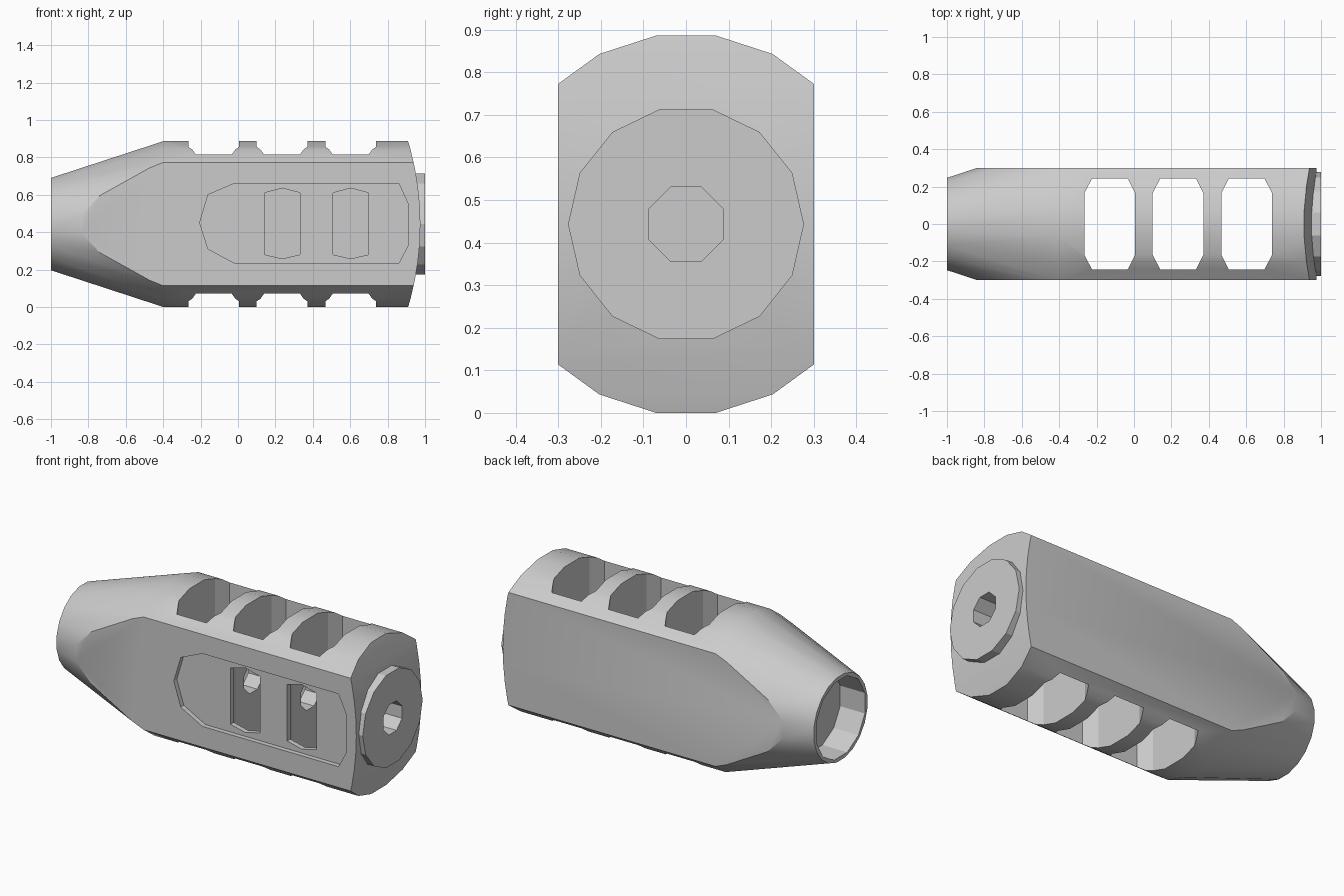
import bpy, bmesh, math
from mathutils import Vector

if "Cube" in bpy.data.objects:
    bpy.data.objects.remove(bpy.data.objects["Cube"])

ZC = 0.443          # height of the long axis


def finish(name, bm):
    bmesh.ops.recalc_face_normals(bm, faces=bm.faces)
    me = bpy.data.meshes.new(name)
    bm.to_mesh(me)
    bm.free()
    ob = bpy.data.objects.new(name, me)
    bpy.context.collection.objects.link(ob)
    return ob


def turned(name, profile, sides):
    """Solid of revolution about the x axis from (x, radius) points."""
    bm = bmesh.new()
    rings = []
    for x, r in profile:
        rings.append([bm.verts.new((x, r * math.sin(a), ZC + r * math.cos(a)))
                      for a in (2 * math.pi * (i + 0.5) / sides for i in range(sides))])
    for a, b in zip(rings, rings[1:]):
        for i in range(sides):
            j = (i + 1) % sides
            bm.faces.new((a[i], a[j], b[j], b[i]))
    bm.faces.new(rings[0])
    bm.faces.new(rings[-1])
    return finish(name, bm)


def prism(name, points, axis, lo, hi):
    """Extrude an outline along z (x, y points) or y (x, z points)."""
    bm = bmesh.new()
    place = (lambda u, v: (u, v, lo)) if axis == 'z' else (lambda u, v: (u, lo, v))
    face = bm.faces.new([bm.verts.new(place(u, v)) for u, v in points])
    new = bmesh.ops.extrude_face_region(bm, geom=[face])['geom']
    step = Vector((0, 0, hi - lo)) if axis == 'z' else Vector((0, hi - lo, 0))
    bmesh.ops.translate(bm, vec=step, verts=[g for g in new if isinstance(g, bmesh.types.BMVert)])
    return finish(name, bm)


def boolean(target, cutter, operation='DIFFERENCE'):
    cutter.hide_render = True
    mod = target.modifiers.new('cut', 'BOOLEAN')
    mod.operation, mod.solver, mod.object = operation, 'EXACT', cutter
    bpy.context.view_layer.objects.active = target
    bpy.ops.object.modifier_apply(modifier=mod.name)
    bpy.data.objects.remove(cutter, do_unlink=True)


# main body: tapered round bar
body = turned('body', [(-1, 0.25), (-0.4, 0.4485), (1.1, 0.4485)], 20)

# flat sides and gently domed end, as one side outline
dome = [(0.975 - 0.33 * d * d, ZC + d) for d in [-0.5 + 0.1 * i for i in range(11)]]
boolean(body, prism('envelope', [(-1.2, -0.057)] + dome + [(-1.2, 0.943)], 'y', -0.3, 0.3),
        'INTERSECT')

# raised end disc
boolean(body, turned('end_disc', [(0.85, 0.277), (1.0, 0.277)], 14), 'UNION')

# three slots straight through from top to bottom
for x0 in (-0.265, 0.1, 0.467):
    x1 = x0 + 0.271
    half = [(x0, 0.165), (x0 + 0.04, 0.243), (x1 - 0.04, 0.243), (x1, 0.165)]
    outline = half + [(x, -y) for x, y in reversed(half)]
    boolean(body, prism('slot', outline, 'z', -0.1, 1.0))

# shallow pocket on the front flat
pocket = [(-0.205, 0.45), (-0.16, 0.6), (-0.02, 0.66), (0.86, 0.66), (0.91, 0.55),
          (0.91, 0.33), (0.86, 0.235), (-0.02, 0.235), (-0.16, 0.31)]
boolean(body, prism('pocket', pocket, 'y', -0.4, -0.272))

# two windows from the pocket into the slots
for x in (0.237, 0.603):
    window = [(x - 0.095, 0.61), (x, 0.635), (x + 0.095, 0.61),
              (x + 0.095, 0.28), (x, 0.258), (x - 0.095, 0.28)]
    boolean(body, prism('window', window, 'y', -0.4, -0.1))

# centre bore and rear socket
boolean(body, turned('bore', [(-0.2, 0.094), (1.2, 0.094)], 8))
boolean(body, turned('socket', [(-1.2, 0.232), (-0.84, 0.232)], 12))

# smooth round areas, keep edges sharp
bpy.ops.object.select_all(action='DESELECT')
body.select_set(True)
bpy.context.view_layer.objects.active = body
bpy.ops.object.shade_smooth_by_angle(angle=math.radians(25))
